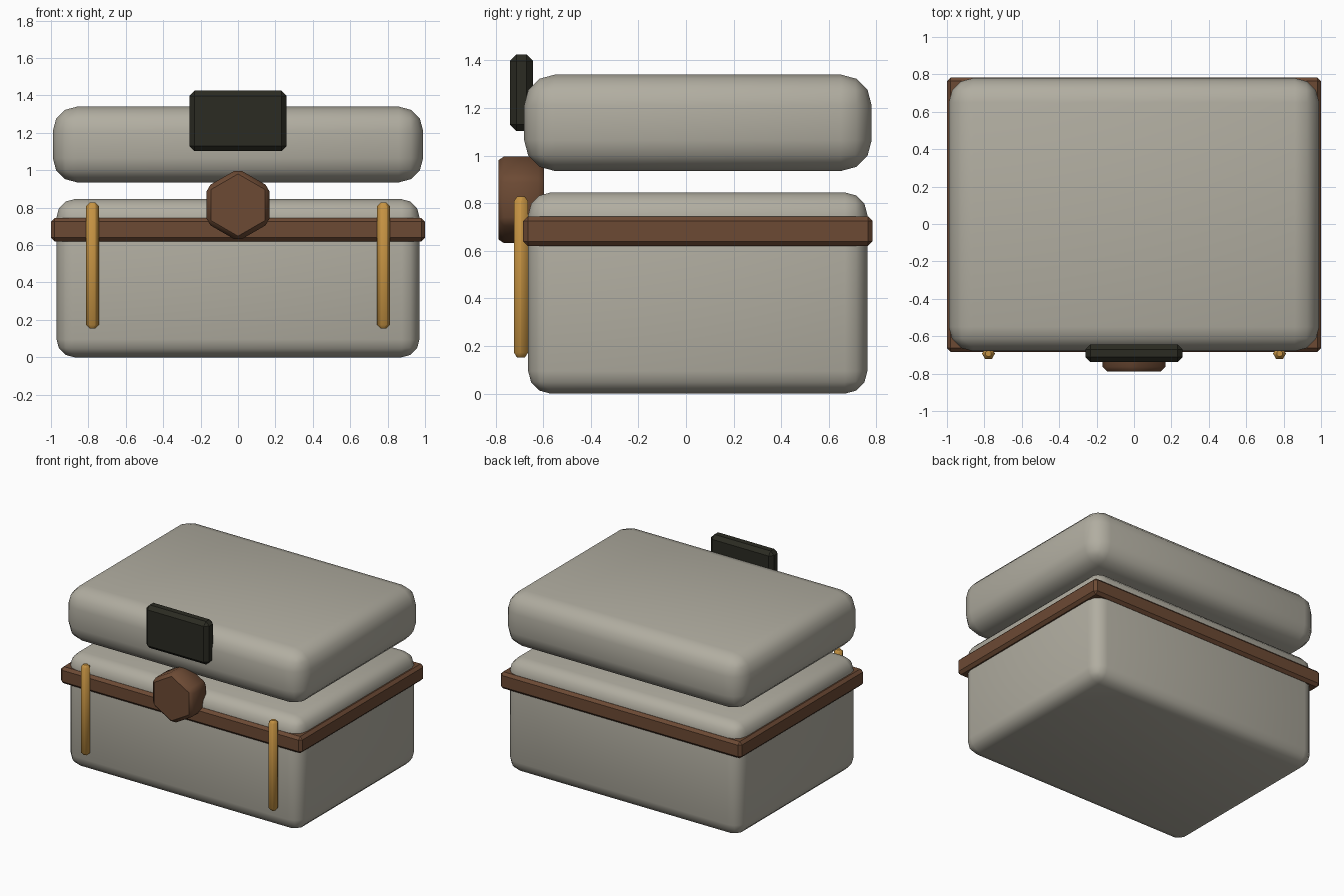
import bpy, math

if "Cube" in bpy.data.objects:
    bpy.data.objects.remove(bpy.data.objects["Cube"])


def material(name, rgb):
    m = bpy.data.materials.new(name)
    m.diffuse_color = (*rgb, 1)
    m.use_nodes = True
    m.node_tree.nodes["Principled BSDF"].inputs["Base Color"].default_value = m.diffuse_color
    return m


STONE = material("warm_grey", (0.44, 0.42, 0.355))
BROWN = material("leather_brown", (0.15, 0.068, 0.034))
BLACK = material("dark_olive", (0.024, 0.024, 0.016))
AMBER = material("amber", (0.56, 0.29, 0.055))


def finish(obj, name, mat, bevel, segments):
    obj.name = name
    obj.data.materials.append(mat)
    b = obj.modifiers.new("bevel", "BEVEL")
    b.width, b.segments, b.limit_method = bevel, segments, 'ANGLE'
    bpy.ops.object.modifier_apply(modifier=b.name)
    bpy.ops.object.shade_smooth_by_angle(angle=math.radians(35))
    return obj


def box(name, lo, hi, mat, bevel, segments):
    bpy.ops.mesh.primitive_cube_add(size=1, location=[(a + b) / 2 for a, b in zip(lo, hi)])
    obj = bpy.context.object
    obj.scale = [b - a for a, b in zip(lo, hi)]
    bpy.ops.object.transform_apply(location=False, rotation=False, scale=True)
    return finish(obj, name, mat, bevel, segments)


def hex_prism(name, radius, depth, loc, rot, mat, bevel):
    bpy.ops.mesh.primitive_cylinder_add(vertices=6, radius=radius, depth=depth,
                                        location=loc, rotation=rot)
    return finish(bpy.context.object, name, mat, bevel, 1)


# Rounded body and floating lid
box("body", (-0.97, -0.663, 0), (0.97, 0.762, 0.845), STONE, 0.095, 3)
box("lid", (-0.99, -0.68, 0.935), (0.99, 0.78, 1.34), STONE, 0.13, 3)

# Band around the rim
box("rim_band", (-1, -0.684, 0.62), (1, 0.784, 0.745), BROWN, 0.02, 1)

# Latch plate and hexagonal knob on the front
box("latch_plate", (-0.26, -0.739, 1.103), (0.26, -0.643, 1.425), BLACK, 0.027, 1)
hex_prism("latch_knob", 0.194, 0.192, (0, -0.692, 0.814), (math.pi / 2, 0, 0), BROWN, 0.024)

# Amber pins either side
for side, x in (("left", -0.778), ("right", 0.778)):
    hex_prism("pin_" + side, 0.04, 0.675, (x, -0.693, 0.49), (0, 0, 0), AMBER, 0.02)
